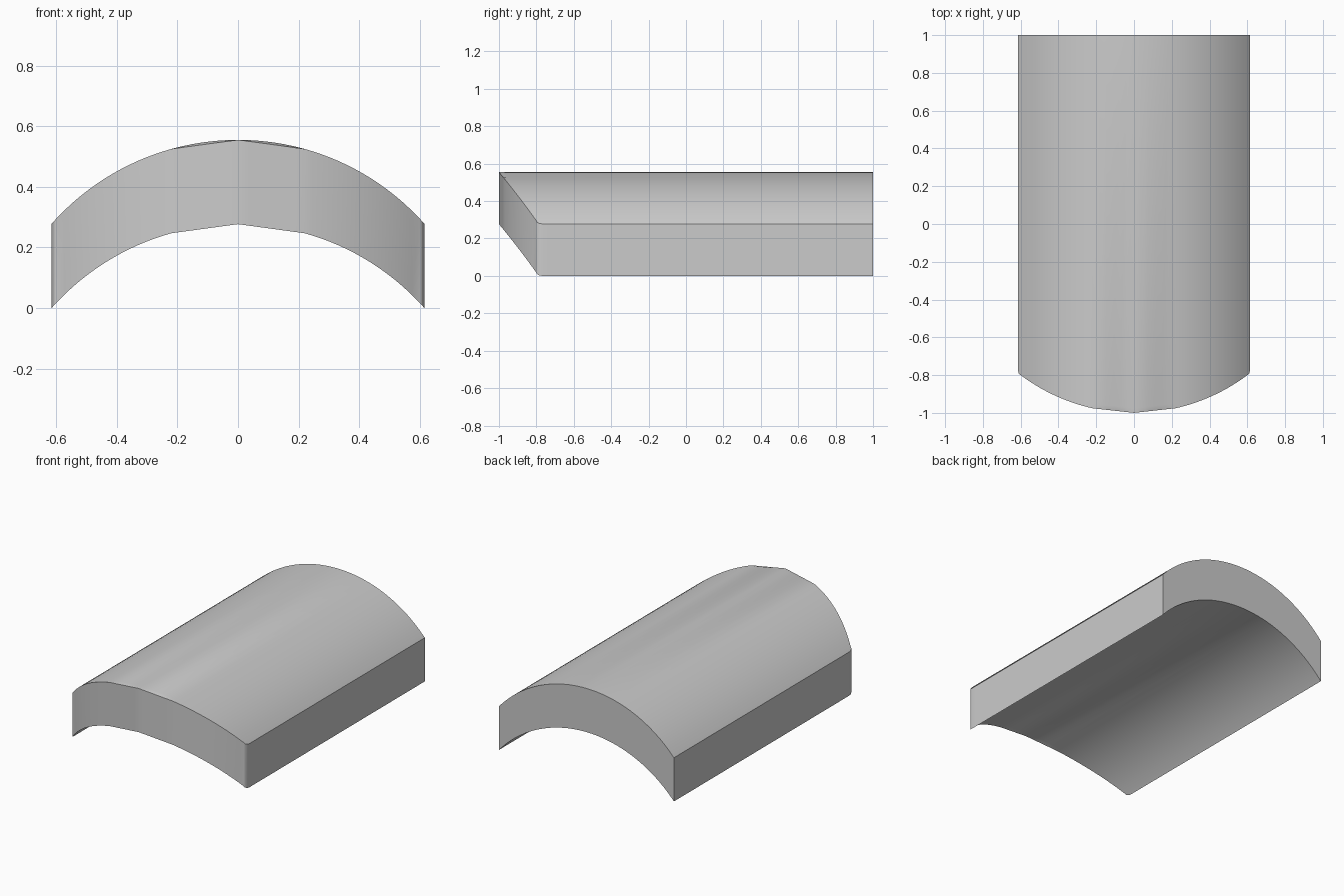
import bpy, bmesh, math

cube = bpy.data.objects.get("Cube")
if cube:
    bpy.data.objects.remove(cube)

HALF, THICK, RISE = 0.615, 0.278, 0.277
RADIUS = (HALF**2 + RISE**2) / (2 * RISE)
FLAT = 0.22      # half width of the two straight facets at the nose
CORNER = 0.6     # where the nose curve meets the rounded corner


def arch(x):
    """Height of the underside above the ground."""
    return RISE - RADIUS + math.sqrt(RADIUS**2 - x * x)


def nose(x):
    """Depth of the curved front edge."""
    if abs(x) <= CORNER:
        return -math.sqrt(1 - x * x)
    t = (abs(x) - CORNER) / (HALF - CORNER)
    return -0.8 + 0.035 * (1 - math.sqrt(1 - t * t))


def faceted(f, x):
    """Replace the middle of a curve by two straight pieces."""
    t = abs(x) / FLAT
    return f(x) if t >= 1 else f(0) * (1 - t) + f(FLAT) * t


# Column positions from side to side
half = [FLAT * i / 6 for i in range(7)]
half += [FLAT + (CORNER - FLAT) * i / 14 for i in range(1, 15)]
half += [CORNER + (HALF - CORNER) * math.sin(i * math.pi / 8) for i in range(1, 5)]
xs = [-x for x in reversed(half[1:])] + half

# Each column is a closed loop: top front to back, then underside back to front
bm = bmesh.new()
loops = []
for x in xs:
    y, z, zf = faceted(nose, x), arch(x), faceted(arch, x)
    ring = [(y, zf + THICK), (y + 0.025, z + THICK), (1, z + THICK),
            (1, z), (y + 0.025, z), (y, zf)]
    loops.append([bm.verts.new((x, *p)) for p in ring])
for a, b in zip(loops, loops[1:]):
    for i in range(6):
        j = (i + 1) % 6
        bm.faces.new((a[i], a[j], b[j], b[i]))
bm.faces.new(loops[0])
bm.faces.new(loops[-1])
bmesh.ops.recalc_face_normals(bm, faces=bm.faces)

mesh = bpy.data.meshes.new("arched_cover")
bm.to_mesh(mesh)
bm.free()
cover = bpy.data.objects.new("arched_cover", mesh)
bpy.context.collection.objects.link(cover)

# Plain grey finish
grey = bpy.data.materials.new("plain_grey")
grey.use_nodes = True
color = (0.6, 0.6, 0.6, 1)
grey.diffuse_color = color
grey.node_tree.nodes["Principled BSDF"].inputs["Base Color"].default_value = color
mesh.materials.append(grey)

bpy.ops.object.select_all(action='DESELECT')
cover.select_set(True)
bpy.context.view_layer.objects.active = cover
bpy.ops.object.shade_smooth_by_angle(angle=math.radians(30))
